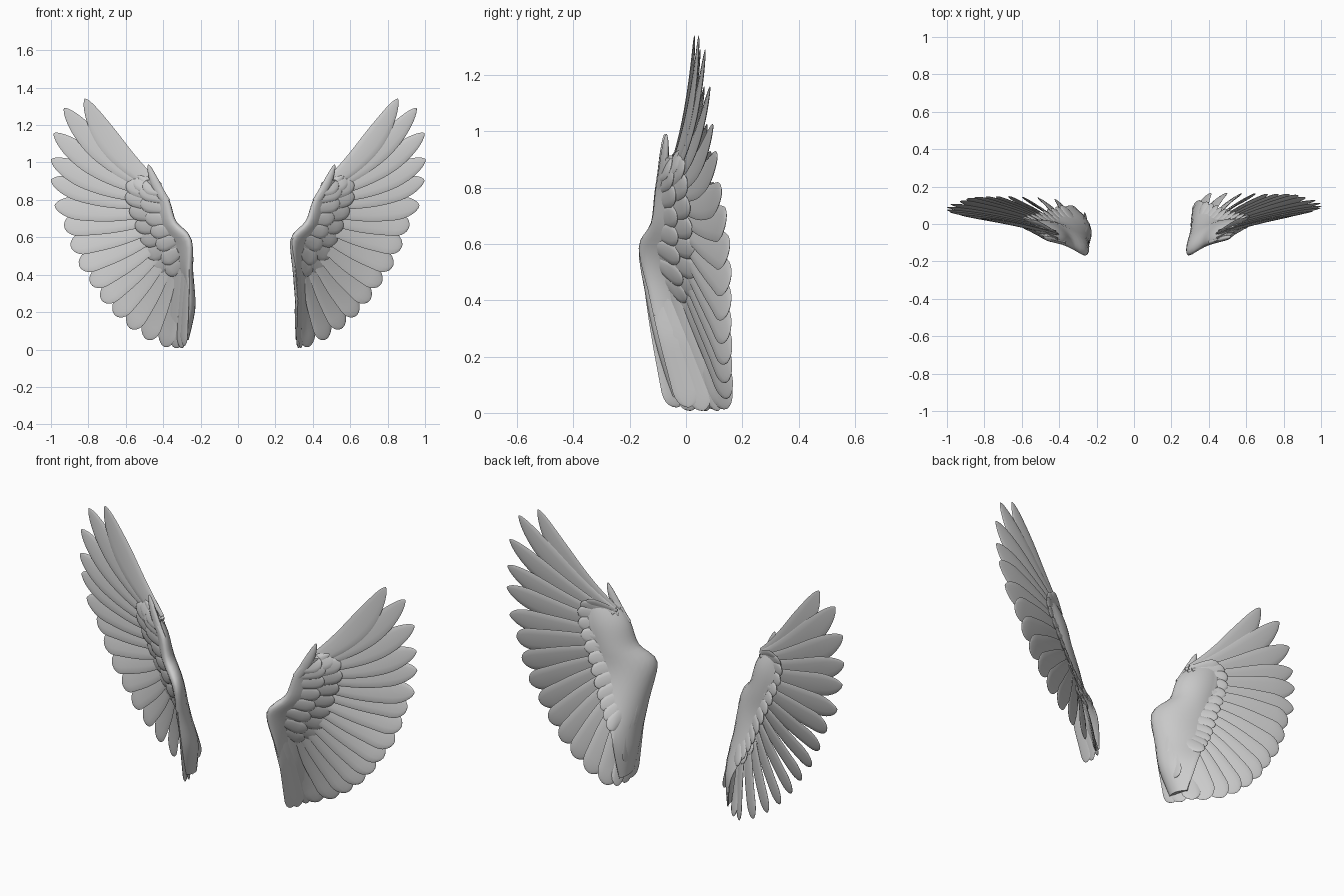
import bpy, math
from mathutils import Vector as V

if "Cube" in bpy.data.objects:
    bpy.data.objects.remove(bpy.data.objects["Cube"])

# ---------- helpers ----------
def spline(pts, t):
    """Catmull-Rom through pts, t in 0..1"""
    n = len(pts) - 1
    f = min(max(t, 0), 1) * n
    i = min(int(f), n - 1)
    f -= i
    g = lambda k: V(pts[min(max(k, 0), n)])
    a, b, c, d = g(i - 1), g(i), g(i + 1), g(i + 2)
    return 0.5 * (2 * b + (c - a) * f + (2 * a - 5 * b + 4 * c - d) * f * f
                  + (3 * b - a - 3 * c + d) * f ** 3)

def place(p, side):
    """Wing space (x outward) to world; the right wing is turned slightly"""
    u, y, z = p
    if side < 0:
        return (-u, y, z)
    low = min(1, max(0, (0.6 - z) * 3))
    return (0.29 + (u - 0.26) * 0.93 + 0.06 * (z - 0.6) + 0.5 * low * max(0, 0.36 - u),
            y + 0.03 * (u - 0.3) + 0.08 * max(0, 0.6 - z) * max(0, 1 - (u - 0.25) * 2), z)

def tube(name, rings, side):
    """Closed skin over a list of equal rings"""
    m = len(rings[0])
    verts = [place(p, side) for r in rings for p in r]
    faces = []
    for i in range(len(rings) - 1):
        for j in range(m):
            k = (j + 1) % m
            f = [i * m + j, i * m + k, (i + 1) * m + k, (i + 1) * m + j]
            faces.append(f if side > 0 else f[::-1])
    lo, hi = list(range(m)), list(range(len(verts) - m, len(verts)))
    faces += [lo[::-1], hi] if side > 0 else [lo, hi[::-1]]
    me = bpy.data.meshes.new(name)
    me.from_pydata(verts, [], faces)
    me.validate()
    ob = bpy.data.objects.new(name, me)
    bpy.context.collection.objects.link(ob)
    for p in me.polygons:
        p.use_smooth = True
    me.set_sharp_from_angle(angle=math.radians(50))
    return ob

def feather(name, base, tip, across, width, side, thick=0.007, taper=None,
            bend=0.0, arch=0.0, tilt=0, root=0.5):
    base, tip = V(base), V(tip)
    axis = tip - base
    ln = axis.length
    ax = axis / ln
    w = V(across)
    w = (w - ax * w.dot(ax)).normalized()
    nr = ax.cross(w)
    c, s_ = math.cos(math.radians(tilt)), math.sin(math.radians(tilt))
    w, nr = w * c + nr * s_, nr * c - w * s_
    s0 = taper if taper is not None else max(0.3, 1 - 0.65 * width / ln)
    rings, n = [], 18
    for k in range(n + 1):
        s = 1 - (1 - k / n) ** 1.7
        r = min(max(0, (s - s0) / (1 - s0)), 0.998)
        h = width / 2 * (root + (1 - root) * math.sin(min(1, s / 0.65) * math.pi / 2))
        h *= (1 - r * r) ** (0.5 if taper is None else 0.62)
        th = thick * min(1, (1 - r * r) ** 0.5 + 0.05)
        q = 4 * s * (1 - s)
        mid = base + axis * s + w * bend * q + nr * arch * q
        rings.append([mid + w * h * math.cos(a) + nr * th * math.sin(a)
                      for a in (2 * math.pi * j / 12 for j in range(12))])
    return tube(name, rings, side)

# ---------- layout of one wing: x outward, y back, z up ----------
tips = [(.82, .03, 1.34), (.93, .05, 1.29), (.985, .065, 1.155), (1.0, .075, 1.015),
        (1.0, .09, .905), (.98, .105, .77), (.93, .12, .665), (.895, .13, .555),
        (.85, .135, .45), (.79, .135, .355), (.73, .135, .265), (.66, .135, .185),
        (.58, .13, .115), (.49, .125, .055), (.395, .11, .015), (.335, .075, .008),
        (.305, .02, .008), (.29, -.03, .02)]
bases = [(.43, -.05, .87), (.43, -.03, .80), (.41, -.02, .68), (.37, -.03, .58),
         (.33, -.06, .50), (.27, -.13, .56)]

# arm sections: leading edge, inner control, trailing edge
arm = [((.285, -.05, .06), (.26, .02, .05), (.30, .07, .05)),
       ((.265, -.10, .22), (.20, -.01, .20), (.34, .10, .22)),
       ((.268, -.14, .40), (.23, -.04, .38), (.41, .07, .37)),
       ((.258, -.168, .585), (.30, -.04, .56), (.46, .03, .52)),
       ((.338, -.125, .675), (.39, -.01, .68), (.51, .02, .67)),
       ((.372, -.11, .79), (.43, -.01, .79), (.545, .02, .78)),
       ((.415, -.10, .86), (.47, -.02, .87), (.55, .01, .86)),
       ((.455, -.085, .91), (.49, -.04, .91), (.53, 0, .90))]

# covert tips from the wrist down to the body
coverts = [(.56, 0, .91), (.60, .01, .88), (.60, .02, .80), (.57, .03, .71),
           (.535, .04, .62), (.50, .05, .53), (.465, .06, .44), (.43, .07, .37),
           (.385, .08, .30)]
covert_bases = [(.42, -.07, .85), (.40, -.07, .78), (.37, -.07, .68),
                (.34, -.08, .60), (.31, -.07, .50), (.30, -.04, .42)]

for side, label in ((-1, "left"), (1, "right")):
    # long flight feathers, laid like shingles
    N = len(tips)
    for i, tip in enumerate(tips):
        t = i / (N - 1)
        across = V(tips[min(i + 1, N - 1)]) - V(tips[max(i - 1, 0)])
        prim = i < 6
        inner = i >= 15
        feather(f"{label}_flight_feather_{i + 1}", spline(bases, t), tip, across,
                .10 if inner else .13, side,
                taper=(.5 + .05 * i) if prim else None,
                bend=(.045 - .007 * i) if prim else 0,
                arch=0 if inner else .012,
                tilt=-6 - 3 * i if prim else (5 if inner else -24),
                root=.7 if inner else .45)

    # smooth arm and shoulder cover
    rings = []
    M = 28
    for k in range(M + 1):
        t = k / M
        L, C, T = (spline([a[j] for a in arm], t) for j in range(3))
        along = spline([a[0] for a in arm], min(1, t + .02)) - spline([a[0] for a in arm], max(0, t - .02))
        front, back = [], []
        bulk = .012 + .022 * math.sin(math.pi * min(1, max(0, (t - .1) / .9))) ** .8
        for j in range(13):
            s = (1 - math.cos(math.pi * j / 12)) / 2
            p = L * (1 - s) ** 2 + C * 2 * s * (1 - s) + T * s * s
            d = (C - L) * (1 - s) + (T - C) * s
            n = d.cross(along).normalized()
            h = bulk * (2.4 * s ** .5 * (1 - s) + .25 * (1 - s) * s)
            h = max(h, .004 if 0 < j < 12 else 0)
            front.append(p + n * h)
            back.append(p - n * h)
        rings.append(front + back[-2:0:-1])
    tube(f"{label}_arm_cover", rings, side)

    # covert feathers: long and short rows in front, one row behind
    rows = (("front_long_covert", 10, 1.0, -.022, .09, .009),
            ("front_short_covert", 9, .62, -.030, .085, .009),
            ("back_covert", 13, .97, .022, .08, .008))
    for name, cnt, reach, off, wid, thk in rows:
        for i in range(cnt):
            t = i / (cnt - 1)
            b = spline(covert_bases, t)
            tip = b.lerp(spline(coverts, t), reach)
            across = spline(coverts, min(1, t + .05)) - spline(coverts, max(0, t - .05))
            o = V((0, off, 0))
            feather(f"{label}_{name}_{i + 1}", b + o * .6, tip + o, across, wid, side,
                    thick=thk, tilt=-6, root=.75)

    # small feathers along the inner edge
    for i in range(3):
        z = .42 - .07 * i
        feather(f"{label}_inner_covert_{i + 1}", (.265, -.09 + .03 * i, z + .05),
                (.238 + .01 * i, -.04 + .04 * i, z - .15), (.15, 1, 0), .075, side, root=.7)

    # pointed thumb feathers at the wrist
    feather(f"{label}_thumb_feather", (.385, -.095, .79), (.48, -.075, .99), (1, .3, -.5),
            .055, side, thick=.014, taper=.3, bend=.01, root=.9)
    feather(f"{label}_thumb_feather_short", (.42, -.07, .82), (.535, -.03, .93), (1, .3, -.8),
            .06, side, thick=.012, taper=.4, root=.9)
